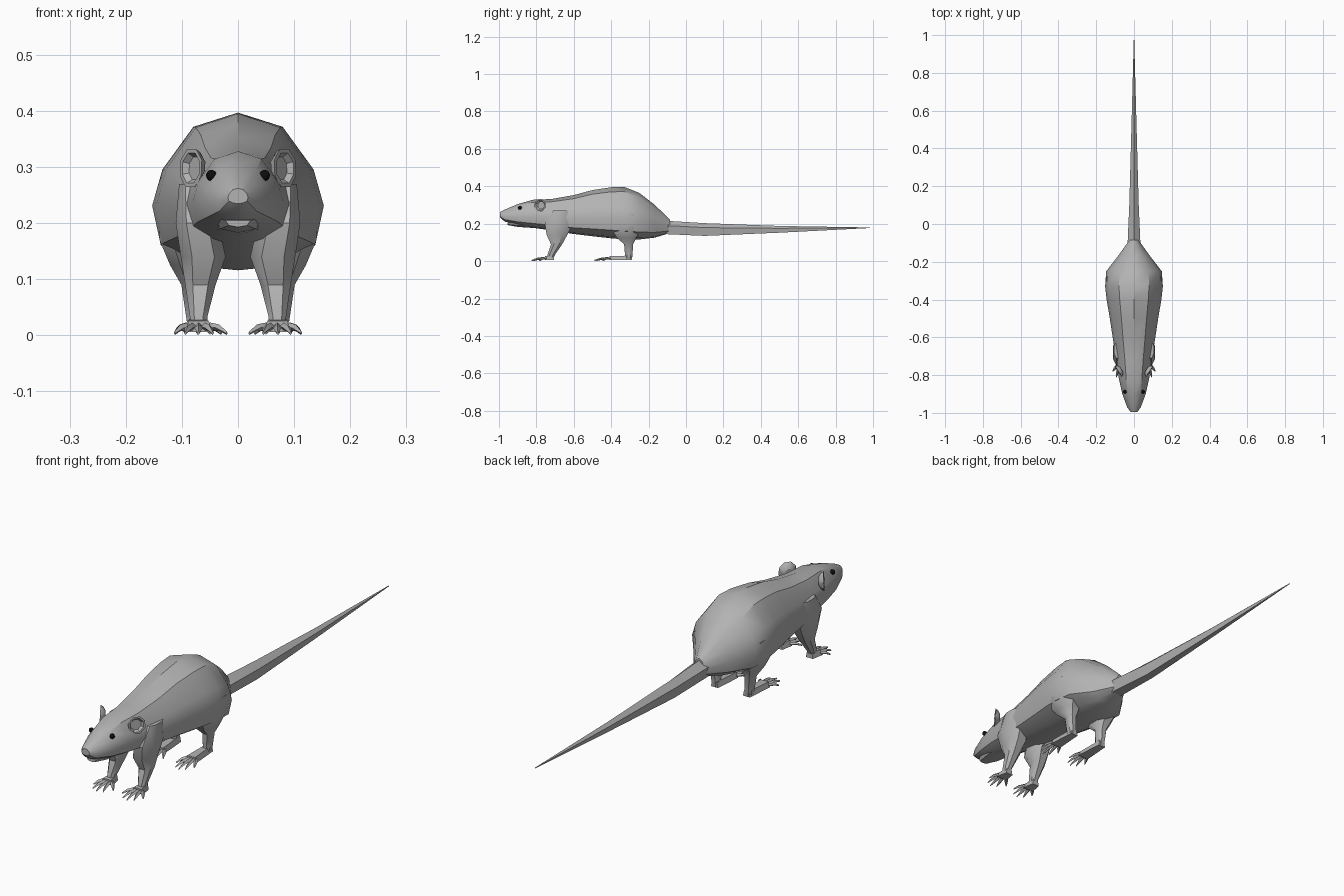
import bpy, bmesh, math
from mathutils import Vector

if "Cube" in bpy.data.objects:
    bpy.data.objects.remove(bpy.data.objects["Cube"])


def material(name, c):
    m = bpy.data.materials.new(name)
    m.diffuse_color = (c, c, c, 1)
    m.use_nodes = True
    m.node_tree.nodes["Principled BSDF"].inputs["Base Color"].default_value = m.diffuse_color
    return m


FUR = material("grey fur", 0.45)
BLACK = material("eye black", 0.004)


def finish(name, bm, mat, angle=35):
    bmesh.ops.recalc_face_normals(bm, faces=bm.faces)
    me = bpy.data.meshes.new(name)
    bm.to_mesh(me)
    bm.free()
    me.materials.append(mat)
    ob = bpy.data.objects.new(name, me)
    bpy.context.collection.objects.link(ob)
    bpy.ops.object.select_all(action='DESELECT')
    ob.select_set(True)
    bpy.context.view_layer.objects.active = ob
    bpy.ops.object.shade_smooth_by_angle(angle=math.radians(angle))
    return ob


def loft(bm, rings):
    """Skin a list of point rings and cap both ends."""
    vs = [[bm.verts.new(p) for p in r] for r in rings]
    n = len(vs[0])
    for a, b in zip(vs, vs[1:]):
        for i in range(n):
            j = (i + 1) % n
            bm.faces.new((a[i], a[j], b[j], b[i]))
    bm.faces.new(vs[0])
    bm.faces.new(vs[-1])


def length_rings(sections, half):
    """Mirror a half profile (x, z from 0 to 1) into rings along y."""
    prof = half + [(-x, z) for x, z in reversed(half) if x > 0]
    return [[(x * w, y, lo + z * (hi - lo)) for x, z in prof]
            for y, w, lo, hi in sections]


# Body and head: y, half width, bottom, top
bm = bmesh.new()
loft(bm, length_rings([
    (-0.995, 0.018, 0.235, 0.262), (-0.97, 0.036, 0.212, 0.275),
    (-0.90, 0.062, 0.192, 0.305), (-0.82, 0.080, 0.178, 0.328),
    (-0.72, 0.093, 0.165, 0.332), (-0.60, 0.113, 0.145, 0.353),
    (-0.50, 0.128, 0.133, 0.380), (-0.40, 0.145, 0.122, 0.395),
    (-0.33, 0.153, 0.116, 0.397), (-0.25, 0.147, 0.116, 0.365),
    (-0.17, 0.085, 0.125, 0.303), (-0.085, 0.024, 0.150, 0.222)],
    [(0, 1), (.52, .91), (.88, .64), (1, .41), (.9, .16), (.5, .03), (0, 0)]))
finish("body", bm, FUR)

# Lower jaw
bm = bmesh.new()
loft(bm, length_rings([(-0.955, .022, .193, .205), (-0.90, .042, .183, .21),
                       (-0.80, .055, .176, .22)],
                      [(1, 1), (.75, .25), (0, 0)]))
finish("lower_jaw", bm, FUR)

# Tail
bm = bmesh.new()
loft(bm, length_rings([(-0.13, .034, .145, .212), (-0.08, .033, .143, .214),
                       (0.10, .025, .135, .203), (0.50, .014, .152, .188),
                       (0.985, .001, .177, .180)],
                      [(0, 1), (1, .65), (.7, 0)]))
finish("tail", bm, FUR, 25)

OCT = [(1, .45), (.5, 1), (-.5, 1), (-1, .45), (-1, -.45), (-.5, -1), (.5, -1), (1, -.45)]


def leg(name, side, sections):
    bm = bmesh.new()
    loft(bm, [[(side * (cx + a * hx), cy + b * hy, z) for a, b in OCT]
              for z, cx, cy, hx, hy in sections])
    finish(name, bm, FUR)


def foot(name, side, cx, heel, ball, tips):
    bm = bmesh.new()
    # Sole from heel to ball
    loft(bm, [[(side * (cx + sx * w), y, z) for sx, z in
               ((-1, .006), (1, .006), (.7, h), (-.7, h))]
              for y, w, h in ((heel, .016, .03), (ball, .025, .026))])
    # Splayed tapering toes
    n = len(tips)
    for i, (tx, ty) in enumerate(tips):
        a = Vector((cx + (i / (n - 1) - .5) * .04, ball + .006, .016))
        b = Vector((tx, ty, .004))
        across = Vector((-(b - a).y, (b - a).x, 0)).normalized()
        rings = []
        for t, w, h, lift in ((0, .007, .007, 0), (.55, .0075, .006, .004), (1, .002, .003, 0)):
            c = a.lerp(b, t) + Vector((0, 0, lift))
            ring = [c + across * w, c + Vector((0, 0, h)),
                    c - across * w, c - Vector((0, 0, h))]
            rings.append([(side * p.x, p.y, max(p.z, 0)) for p in ring])
        loft(bm, rings)
    finish(name, bm, FUR, 30)


def ear(name, side):
    # Cupped disc facing outward and forward
    n = Vector((.83, -.55, .05)).normalized()
    u = Vector((.55, .83, 0)).normalized()
    v = n.cross(u)
    c = Vector((.079, -.777, .298))
    rings = []
    for r, d in ((.016, -.014), (.030, -.006), (.037, .006), (.029, .006), (.022, -.004)):
        ring = [c + n * d + u * r * math.cos(k * math.pi / 4 + .39)
                + v * r * math.sin(k * math.pi / 4 + .39) for k in range(8)]
        rings.append([(side * p.x, p.y, p.z) for p in ring])
    bm = bmesh.new()
    loft(bm, rings)
    finish(name, bm, FUR, 30)


for side, tag in ((1, "right"), (-1, "left")):
    # z, centre x, centre y, half x, half y
    leg("front_leg_" + tag, side, [
        (.27, .083, -.665, .022, .045), (.20, .073, -.68, .038, .075),
        (.14, .062, -.69, .040, .055), (.09, .067, -.692, .027, .030),
        (.035, .070, -.72, .016, .020), (.012, .070, -.725, .014, .016)])
    leg("hind_leg_" + tag, side, [
        (.25, .110, -.31, .035, .06), (.17, .095, -.32, .045, .08),
        (.125, .085, -.318, .036, .052), (.09, .080, -.307, .021, .024),
        (.03, .076, -.306, .016, .020), (.006, .074, -.308, .014, .018)])
    foot("front_foot_" + tag, side, .07, -.705, -.755,
         [(.020, -.785), (.045, -.815), (.070, -.825), (.094, -.812), (.113, -.78)])
    foot("hind_foot_" + tag, side, .073, -.29, -.41,
         [(.030, -.445), (.050, -.478), (.072, -.49), (.094, -.478), (.112, -.445)])
    ear("ear_" + tag, side)
    # Eye
    bm = bmesh.new()
    bmesh.ops.create_uvsphere(bm, u_segments=10, v_segments=8, radius=.010)
    bmesh.ops.translate(bm, verts=bm.verts, vec=(side * .0475, -.888, .285))
    finish("eye_" + tag, bm, BLACK, 60)
